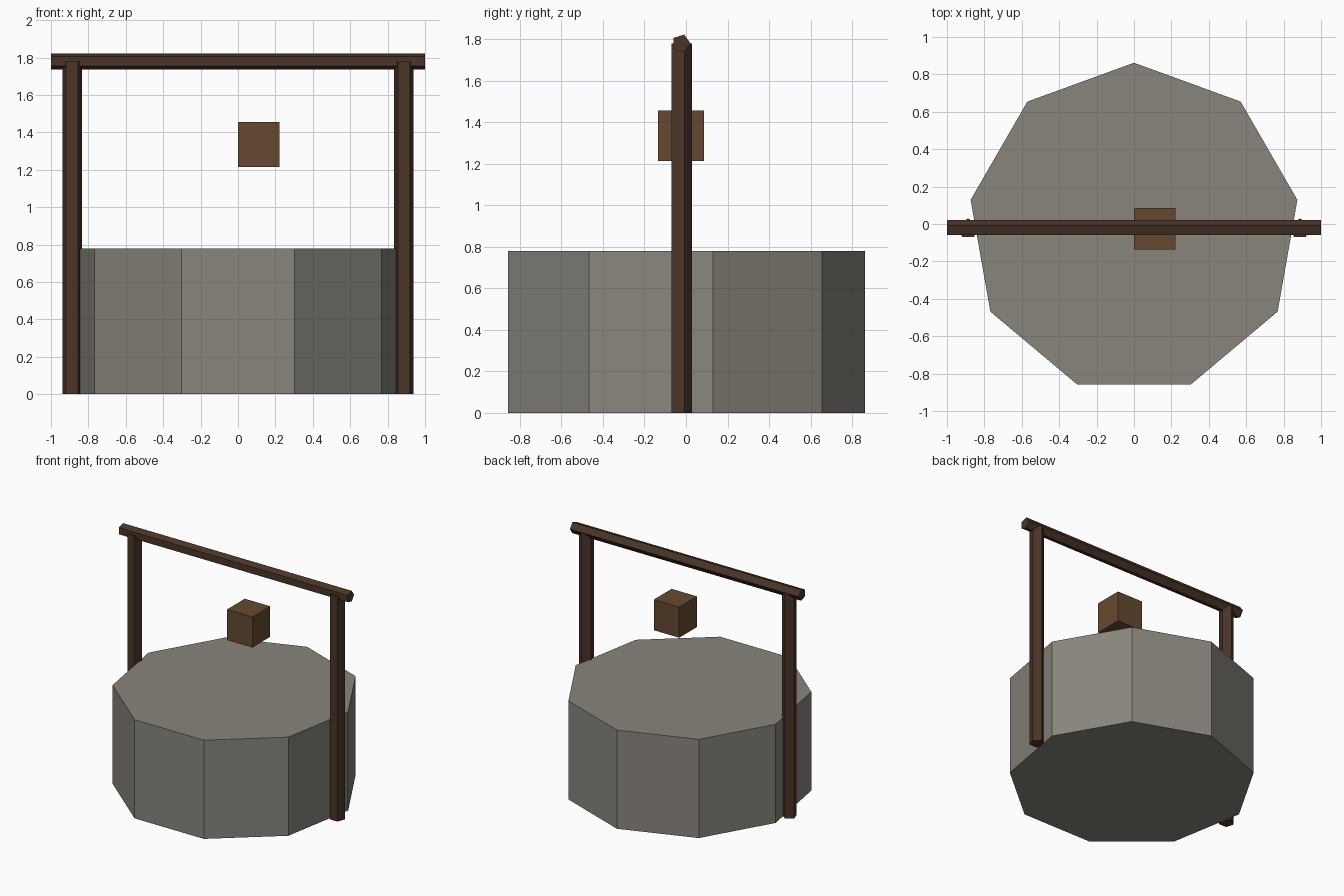
import bpy
from math import pi

if "Cube" in bpy.data.objects:
    bpy.data.objects.remove(bpy.data.objects["Cube"])

CY = -0.025  # shared centre line of all parts in y


def material(name, color):
    m = bpy.data.materials.new(name)
    m.diffuse_color = (*color, 1)
    m.use_nodes = True
    m.node_tree.nodes["Principled BSDF"].inputs["Base Color"].default_value = m.diffuse_color
    return m


stone = material("stone", (0.25, 0.235, 0.205))
timber = material("dark_timber", (0.069, 0.036, 0.021))
wood = material("bucket_wood", (0.130, 0.068, 0.030))


def finish(name, mat):
    obj = bpy.context.object
    obj.name = name
    obj.data.materials.append(mat)
    return obj


def prism(name, sides, radius, length, loc, mat, rot=(0, 0, 0)):
    bpy.ops.mesh.primitive_cylinder_add(vertices=sides, radius=radius, depth=length,
                                        location=loc, rotation=rot)
    return finish(name, mat)


# nine-sided stone well wall
prism("well_wall", 9, 0.887, 0.78, (0, CY, 0.39), stone)

# five-sided posts on both sides
for side, x in (("left", -0.887), ("right", 0.887)):
    prism(side + "_post", 5, 0.055, 1.78, (x, CY, 0.89), timber)

# five-sided cross beam lying along x
prism("cross_beam", 5, 0.045, 2.0, (0, CY + 0.002, 1.78), timber, (0, pi / 2, 0))

# box-shaped bucket hanging off centre
bpy.ops.mesh.primitive_cube_add(size=1, location=(0.11, CY, 1.335))
bucket = finish("bucket", wood)
bucket.scale = (0.222, 0.222, 0.242)
